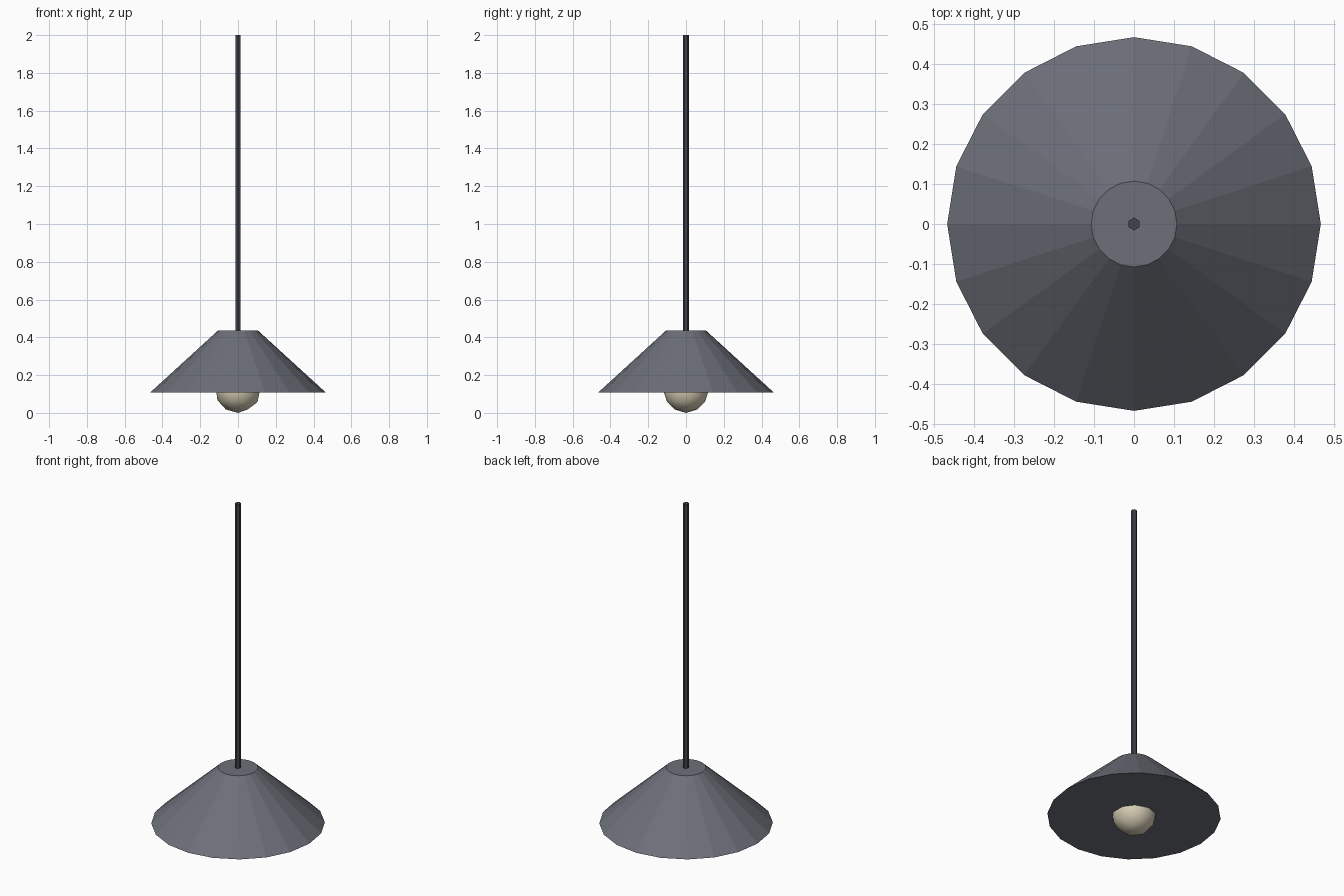
import bpy

if "Cube" in bpy.data.objects:
    bpy.data.objects.remove(bpy.data.objects["Cube"], do_unlink=True)


def material(name, colour):
    mat = bpy.data.materials.new(name)
    mat.use_nodes = True
    mat.diffuse_color = (*colour, 1)
    mat.node_tree.nodes["Principled BSDF"].inputs["Base Color"].default_value = (*colour, 1)
    return mat


def finish(name, mat):
    obj = bpy.context.object
    obj.name = name
    obj.data.materials.append(mat)
    return obj


def tapered(name, mat, sides, r_low, r_high, low, high):
    bpy.ops.mesh.primitive_cone_add(vertices=sides, radius1=r_low, radius2=r_high,
                                    depth=high - low, location=(0, 0, (low + high) / 2))
    return finish(name, mat)


grey = material("slate grey", (0.15, 0.16, 0.19))
dark = material("dark grey", (0.055, 0.057, 0.07))
cream = material("warm cream", (0.68, 0.61, 0.46))

# Conical shade, closed underneath
tapered("shade", grey, 20, 0.466, 0.107, 0.107, 0.435)

# Hexagonal hanging rod
tapered("rod", dark, 6, 0.016, 0.016, 0.42, 2.0)

# Bulb showing below the shade
bpy.ops.mesh.primitive_ico_sphere_add(subdivisions=2, radius=0.122, location=(0, 0, 0.122))
finish("bulb", cream)
bpy.ops.object.shade_smooth()
